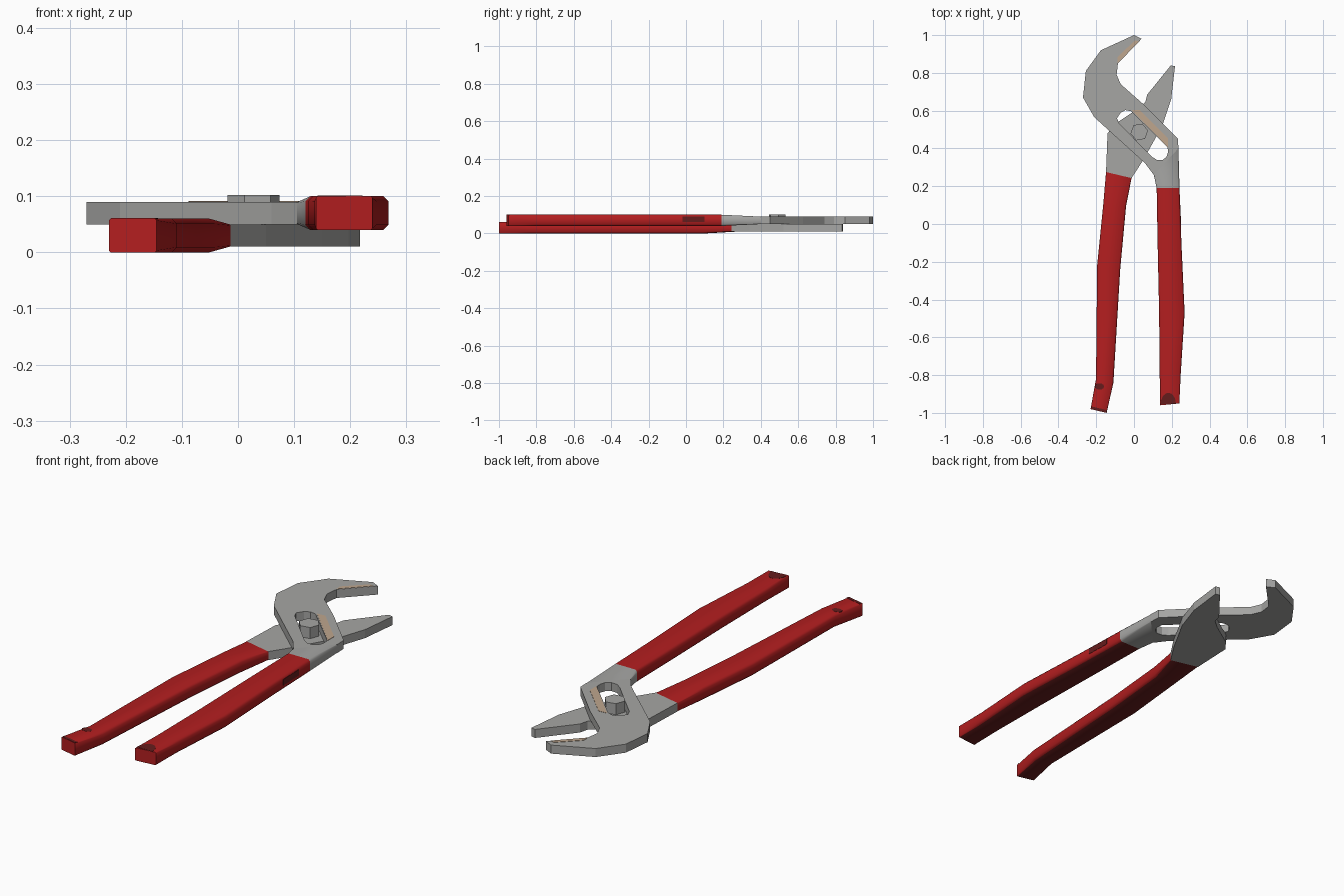
import bpy, bmesh, math
from mathutils import Vector

if "Cube" in bpy.data.objects:
    bpy.data.objects.remove(bpy.data.objects["Cube"])


def material(name, rgb):
    m = bpy.data.materials.new(name)
    m.diffuse_color = (*rgb, 1)
    m.use_nodes = True
    m.node_tree.nodes["Principled BSDF"].inputs["Base Color"].default_value = m.diffuse_color
    return m


STEEL = material("grey steel", (0.38, 0.38, 0.37))
RED = material("red grip", (0.45, 0.013, 0.014))
TAN = material("tan teeth", (0.52, 0.38, 0.27))
DARK = material("dark red wear", (0.13, 0.012, 0.012))


def plate(name, outlines, z0, z1, mat):
    """Flat plate from an outline, further outlines become holes."""
    cu = bpy.data.curves.new(name, 'CURVE')
    cu.dimensions = '2D'
    cu.fill_mode = 'BOTH'
    cu.extrude = (z1 - z0) / 2
    for pts in outlines:
        s = cu.splines.new('POLY')
        s.points.add(len(pts) - 1)
        for p, (x, y) in zip(s.points, pts):
            p.co = (x, y, 0, 1)
        s.use_cyclic_u = True
    ob = bpy.data.objects.new(name, cu)
    ob.location.z = (z0 + z1) / 2
    bpy.context.collection.objects.link(ob)
    bpy.ops.object.select_all(action='DESELECT')
    ob.select_set(True)
    bpy.context.view_layer.objects.active = ob
    bpy.ops.object.convert(target='MESH')
    ob = bpy.context.object
    ob.data.materials.clear()
    ob.data.materials.append(mat)
    ob.data.shade_flat()
    return ob


def loft(name, rows, red_from):
    """Chamfered bar through rows of (left xy, right xy, z0, z1, chamfer).
    Steel neck first, then red grip with a dark underside."""
    bm = bmesh.new()
    rings = []
    for l, r, z0, z1, c in rows:
        l, r = Vector(l), Vector(r)
        w = (r - l).length
        ring = [(0, z0 + c), (c, z0), (w - c, z0), (w, z0 + c),
                (w, z1 - c), (w - c, z1), (c, z1), (0, z1 - c)]
        rings.append([bm.verts.new((*(l + (r - l) * (d / w)), z)) for d, z in ring])
    for i in range(len(rings) - 1):
        a, b = rings[i], rings[i + 1]
        for k in range(8):
            f = bm.faces.new((a[k], a[(k + 1) % 8], b[(k + 1) % 8], b[k]))
            if i >= red_from:
                f.material_index = 2 if k == 1 else 1
    bm.faces.new(rings[0])
    bm.faces.new(rings[-1]).material_index = 1
    bmesh.ops.recalc_face_normals(bm, faces=bm.faces)
    me = bpy.data.meshes.new(name)
    bm.to_mesh(me)
    bm.free()
    for m in (STEEL, RED, DARK):
        me.materials.append(m)
    ob = bpy.data.objects.new(name, me)
    bpy.context.collection.objects.link(ob)
    bpy.ops.object.select_all(action='DESELECT')
    ob.select_set(True)
    bpy.context.view_layer.objects.active = ob
    bpy.ops.object.shade_smooth_by_angle(angle=math.radians(50))
    return ob


def disc(cx, cy, rx, ry, n=12, rot=0.0, arc=math.tau):
    return [(cx + rx * math.cos(rot + arc * i / n),
             cy + ry * math.sin(rot + arc * i / n)) for i in range(n)]


# Upper jaw with its adjusting slot
upper = [(0, 1), (0.04, 0.98), (-0.085, 0.85), (-0.092, 0.79), (-0.07, 0.74),
         (0.06, 0.625), (0.233, 0.45), (0.235, 0.40), (0.105, 0.26), (0.06, 0.32),
         (-0.21, 0.565), (-0.27, 0.67), (-0.255, 0.81), (-0.175, 0.92)]
slot = [(-0.08, 0.534), (-0.09, 0.56), (-0.07, 0.59), (-0.045, 0.603), (-0.016, 0.597),
        (0.178, 0.407), (0.18, 0.38), (0.172, 0.355), (0.15, 0.338), (0.12, 0.34), (0.095, 0.356)]
plate("upper_jaw", [upper, slot], 0.05, 0.09, STEEL)

# Lower jaw
lower = [(0.195, 0.84), (0.217, 0.835), (0.197, 0.66), (0.15, 0.52), (0.05, 0.34),
         (-0.013, 0.243), (-0.148, 0.275), (-0.14, 0.48), (-0.10, 0.53),
         (0.02, 0.61), (0.06, 0.645), (0.07, 0.685)]
plate("lower_jaw", [lower], 0.01, 0.05, STEEL)

# Pivot bolt
plate("pivot_bolt", [disc(0.028, 0.487, 0.047, 0.047, 6, math.radians(10))], 0.05, 0.102, STEEL)

# Tan toothed strips
plate("slot_teeth", [[(-0.012, 0.602), (0.03, 0.605), (0.18, 0.455), (0.18, 0.407)]],
      0.089, 0.0915, TAN)
plate("jaw_teeth", [[(-0.088, 0.882), (-0.086, 0.852), (0.026, 0.967), (0.004, 0.972)]],
      0.089, 0.0915, TAN)

# Handles: steel neck runs into the red grip
C = 0.009
loft("right_handle", [
    ((0.105, 0.26), (0.235, 0.40), 0.05, 0.09, 0.002),
    ((0.12, 0.19), (0.241, 0.19), 0.04, 0.10, C),
    ((0.125, -0.1), (0.251, -0.1), 0.04, 0.10, C),
    ((0.133, -0.47), (0.268, -0.47), 0.04, 0.10, C),
    ((0.136, -0.80), (0.247, -0.80), 0.04, 0.10, C),
    ((0.139, -0.96), (0.24, -0.95), 0.04, 0.10, 0.003)], 1)
loft("left_handle", [
    ((-0.148, 0.275), (-0.013, 0.243), 0.01, 0.05, 0.002),
    ((-0.163, 0.10), (-0.042, 0.095), 0.0, 0.06, C),
    ((-0.195, -0.22), (-0.073, -0.24), 0.0, 0.06, C),
    ((-0.201, -0.82), (-0.109, -0.84), 0.0, 0.06, C),
    ((-0.230, -0.98), (-0.145, -1.0), 0.0, 0.06, 0.003)], 0)

# Worn spots on the grips
plate("right_wear_spot", [disc(0.182, -0.952, 0.040, 0.058, arc=math.pi * 12 / 11)],
      0.099, 0.101, DARK)
plate("left_wear_spot", [disc(-0.182, -0.86, 0.024, 0.017)], 0.059, 0.061, DARK)
plate("left_end_wear", [[(-0.225, -0.966), (-0.226, -0.979), (-0.146, -0.998), (-0.143, -0.985)]],
      0.059, 0.061, DARK)
plate("right_side_wear", [[(0.238, 0.10), (0.2455, 0.10), (0.2497, -0.02), (0.242, -0.02)]],
      0.062, 0.09, DARK)
